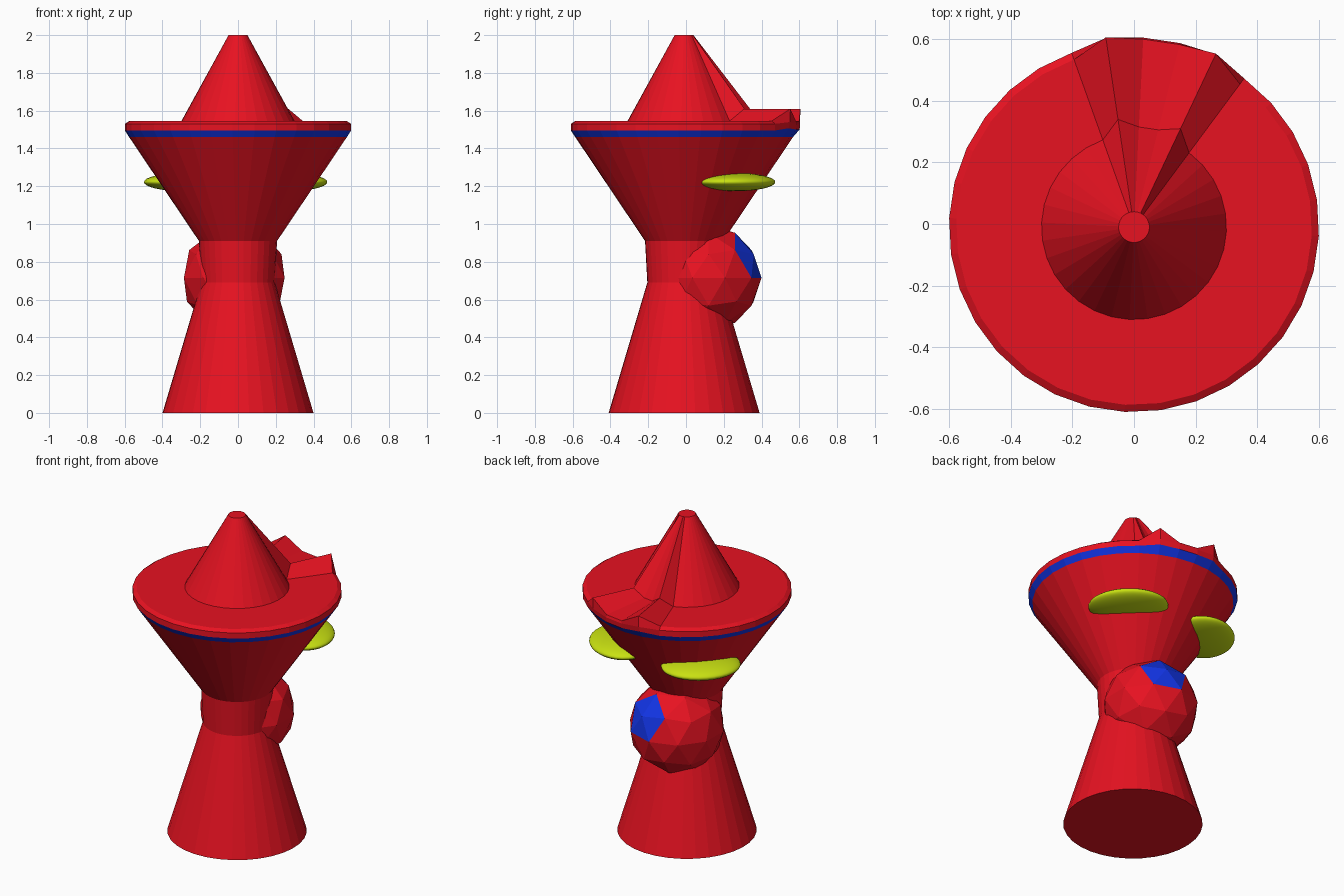
import bpy, bmesh
from math import sin, cos, radians
from mathutils import Vector

if "Cube" in bpy.data.objects:
    bpy.data.objects.remove(bpy.data.objects["Cube"])


def material(name, rgb):
    m = bpy.data.materials.new(name)
    m.diffuse_color = (*rgb, 1)
    m.use_nodes = True
    m.node_tree.nodes["Principled BSDF"].inputs["Base Color"].default_value = m.diffuse_color
    return m


RED = material("red", (0.8, 0.006, 0.015))
BLUE = material("blue", (0.006, 0.035, 0.8))
YELLOW = material("yellow", (0.58, 0.75, 0.006))


def make(name, bm, mats, loc):
    bmesh.ops.recalc_face_normals(bm, faces=bm.faces)
    me = bpy.data.meshes.new(name)
    bm.to_mesh(me)
    bm.free()
    for m in mats:
        me.materials.append(m)
    ob = bpy.data.objects.new(name, me)
    ob.location = loc
    bpy.context.collection.objects.link(ob)
    return ob


# Turned body with hat: (radius, height) from the foot to the tip
SIDES = 32
profile = [(0.4, 0), (0.195, 0.69), (0.207, 0.91), (0.577, 1.46), (0.6, 1.495),
           (0.6, 1.53), (0.577, 1.545), (0.3, 1.545), (0.05, 2.0)]
BAND = 3
# Folds in the back of the brim: ring -> (ridge, valley) radius and height
folds = {4: ((0.612, 1.507), (0.612, 1.5)),
         5: ((0.62, 1.54), (0.615, 1.53)),
         6: ((0.622, 1.61), (0.61, 1.545)),
         7: ((0.353, 1.61), (0.325, 1.565))}

bm = bmesh.new()
rings = []
for i, (r0, z0) in enumerate(profile):
    ring = []
    for k in range(SIDES):
        r, z = r0, z0
        if i in folds and k in (6, 7, 8, 9):
            r, z = folds[i][0 if k in (6, 9) else 1]
        a = radians(-2.8 + k * 360 / SIDES)
        ring.append(bm.verts.new((r * cos(a), r * sin(a), z)))
    rings.append(ring)
for i, (lo, hi) in enumerate(zip(rings, rings[1:])):
    for k in range(SIDES):
        n = (k + 1) % SIDES
        f = bm.faces.new((lo[k], lo[n], hi[n], hi[k]))
        f.material_index = 1 if i == BAND else 0
bm.faces.new(rings[0])
bm.faces.new(rings[-1])
make("body_and_hat", bm, [RED, BLUE], (0, -0.01, 0))

# Faceted ball on the back with a blue five-sided patch
bm = bmesh.new()
bmesh.ops.create_icosphere(bm, subdivisions=2, radius=0.28)
target = Vector((0.276, 0.85, 0.447)) * 0.28
centre = min(bm.verts, key=lambda v: (v.co - target).length)
for f in centre.link_faces:
    f.material_index = 1
make("back_ball", bm, [RED, BLUE], (-0.02, 0.12, 0.715))

# Flat oval discs on both sides of the back
for name, side, x in (("right_disc", 1, 0.265), ("left_disc", -1, -0.29)):
    bm = bmesh.new()
    bmesh.ops.create_uvsphere(bm, u_segments=32, v_segments=16, radius=1)
    for f in bm.faces:
        f.smooth = True
    ob = make(name, bm, [YELLOW], (x, 0.265, 1.222))
    ob.scale = (0.185, 0.23, 0.048)
    ob.rotation_euler.z = radians(45 * side)
